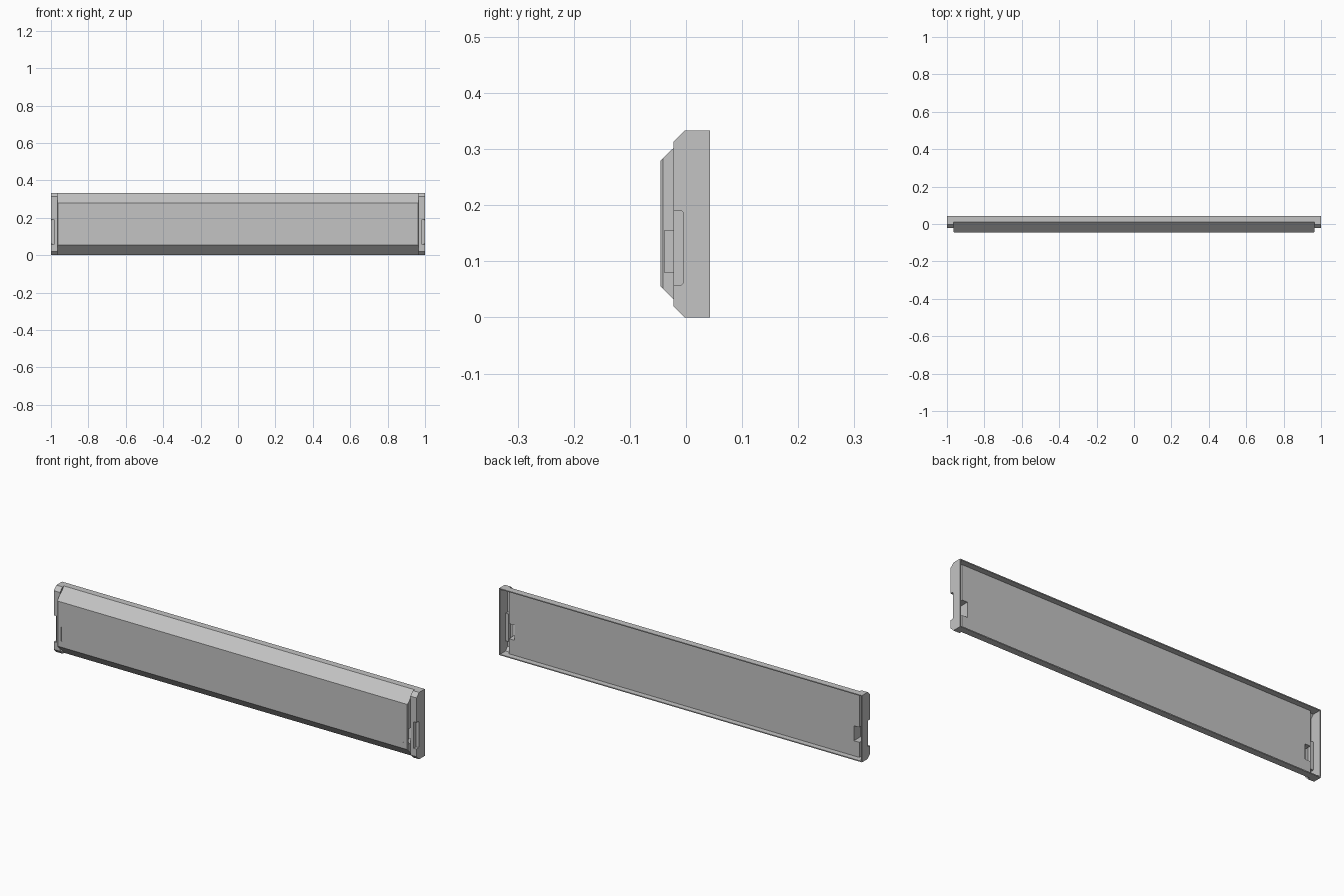
import bpy, bmesh

cube = bpy.data.objects.get("Cube")
if cube:
    bpy.data.objects.remove(cube, do_unlink=True)

END, SEAM = 1.0, 0.966     # outer end and joint between cover and cap
BACK, TOP = 0.043, 0.333
LIP = 0.005                # thickness of the rear rim

grey = bpy.data.materials.new("plain grey plastic")
grey.use_nodes = True
grey.diffuse_color = (0.55, 0.55, 0.55, 1)
grey.node_tree.nodes["Principled BSDF"].inputs["Base Color"].default_value = grey.diffuse_color


def extrude(name, profile, x0, x1, bevel=0):
    """Extrude a (y, z) profile along x; optionally soften the front end edges."""
    bm = bmesh.new()
    face = bm.faces.new([bm.verts.new((x0, y, z)) for y, z in profile])
    new = bmesh.ops.extrude_face_region(bm, geom=[face])["geom"]
    bmesh.ops.translate(bm, vec=(x1 - x0, 0, 0),
                        verts=[v for v in new if isinstance(v, bmesh.types.BMVert)])
    if bevel:
        front = min(y for y, z in profile) + 0.001
        edges = [e for e in bm.edges if abs(e.verts[0].co.x - e.verts[1].co.x) < 1e-6
                 and all(v.co.y < front for v in e.verts)]
        bmesh.ops.bevel(bm, geom=edges, offset=bevel, segments=1, affect='EDGES')
    bmesh.ops.recalc_face_normals(bm, faces=bm.faces)
    mesh = bpy.data.meshes.new(name)
    bm.to_mesh(mesh)
    bm.free()
    mesh.materials.append(grey)
    obj = bpy.data.objects.new(name, mesh)
    bpy.context.collection.objects.link(obj)
    return obj


def rect(y0, y1, z0, z1):
    return [(y0, z0), (y0, z1), (y1, z1), (y1, z0)]


def cut(obj, profile, x0, x1):
    """Subtract an extruded profile and discard the cutter."""
    cutter = extrude("cutter", profile, x0, x1)
    cutter.hide_render = True
    mod = obj.modifiers.new("cut", 'BOOLEAN')
    mod.operation, mod.solver, mod.object = 'DIFFERENCE', 'EXACT', cutter
    bpy.context.view_layer.objects.active = obj
    bpy.ops.object.modifier_apply(modifier=mod.name)
    bpy.data.objects.remove(cutter, do_unlink=True)


# Long front cover: chamfered face, flat back plate and thin rear rims
cover_profile = [(-0.045, 0.055), (-0.045, 0.28), (0.01, TOP), (BACK, TOP),
                 (BACK, TOP - LIP), (0.015, TOP - LIP), (0.015, LIP),
                 (BACK, LIP), (BACK, 0)]
cover_profile.append((0.01, 0))
cover = extrude("front_cover", cover_profile, -SEAM, SEAM, bevel=0.004)

# End caps: hollow, open at the back, with a notch in the outer front corner
cap_profile = [(-0.022, 0.02), (-0.022, 0.313), (-0.002, TOP),
               (BACK, TOP), (BACK, 0), (-0.002, 0)]
hollow = [(-0.017, 0.023), (-0.017, 0.31), (0, TOP - LIP),
          (BACK + 0.01, TOP - LIP), (BACK + 0.01, LIP), (0, LIP)]
notch = [(-0.03, 0.058), (-0.03, 0.19), (-0.008, 0.19), (-0.005, 0.187),
         (-0.005, 0.061), (-0.008, 0.058)]

for side, name in ((1, "left"), (-1, "right")):
    # Latch pocket behind the cover and shallow latch recess in its face
    cut(cover, rect(-0.038, 0.03, 0.08, 0.155), side * 0.936, side * (SEAM + 0.01))
    cut(cover, rect(-0.06, -0.042, 0.085, 0.155), side * 0.94, side * 0.945)

    cap = extrude(name + "_end_cap", cap_profile, side * SEAM, side * END)
    cut(cap, hollow, side * (SEAM - 0.01), side * (END - 0.005))
    cut(cap, notch, side * 0.984, side * (END + 0.01))

    # Thin walls lining the notch so that the cap stays closed
    extrude(name + "_notch_side", rect(-0.018, -0.005, 0.058, 0.19),
            side * 0.98, side * 0.984)
    extrude(name + "_notch_back", rect(-0.005, -0.001, 0.055, 0.193),
            side * 0.98, side * (END - 0.003))
    for label, z in (("lower", 0.054), ("upper", 0.19)):
        extrude(name + "_notch_" + label, rect(-0.018, -0.005, z, z + 0.004),
                side * 0.98, side * (END - 0.003))
